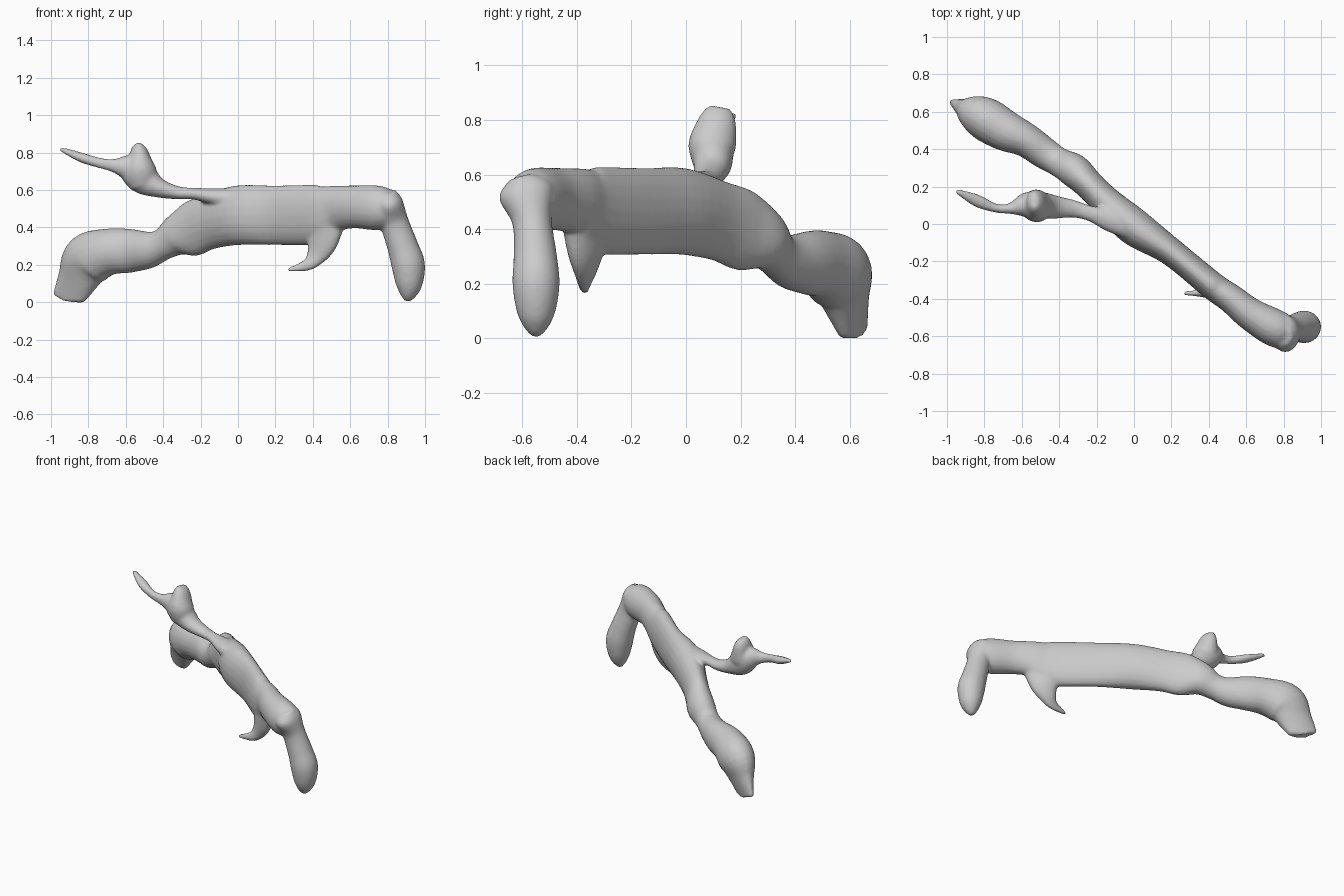
import bpy
import bmesh
import math
from mathutils import Vector

cube = bpy.data.objects.get("Cube")
if cube:
    bpy.data.objects.remove(cube, do_unlink=True)

SIDES = 20
STEPS = 5


def spline(a, b, c, d, t):
    """Catmull-Rom blend of four path rows."""
    return [0.5 * (2 * q + (r - p) * t + (2 * p - 5 * q + 4 * r - s) * t * t
                   + (3 * q - p - 3 * r + s) * t ** 3)
            for p, q, r, s in zip(a, b, c, d)]


def add_limb(bm, rows, reference):
    """Loft ellipses along rows of x, y, z, half width, half height."""
    last = len(rows) - 1
    path = []
    for i in range(last):
        near = [rows[max(0, min(last, i + k))] for k in (-1, 0, 1, 2)]
        path += [spline(*near, s / STEPS) for s in range(STEPS)]
    path.append(rows[-1])

    centres = [Vector(row[:3]) for row in path]
    rings = []
    for i, row in enumerate(path):
        tangent = (centres[min(i + 1, len(path) - 1)] - centres[max(i - 1, 0)]).normalized()
        across = tangent.cross(reference).normalized()
        upward = across.cross(tangent)
        ring = []
        for k in range(SIDES):
            angle = math.tau * k / SIDES
            p = (centres[i] + across * row[3] * math.cos(angle)
                 + upward * row[4] * math.sin(angle))
            p.z = max(p.z, 0)
            ring.append(bm.verts.new(p))
        rings.append(ring)
    faces = [bm.faces.new(rings[0]), bm.faces.new(rings[-1][::-1])]
    for lower, upper in zip(rings, rings[1:]):
        for k in range(SIDES):
            n = (k + 1) % SIDES
            faces.append(bm.faces.new((lower[k], upper[k], upper[n], lower[n])))
    bmesh.ops.recalc_face_normals(bm, faces=faces)


# Main trunk, from the thin foot up to the elbow
trunk = [
    (-.92, .625, 0, .025, .09),
    (-.86, .595, .12, .07, .115),
    (-.8, .565, .225, .115, .145),
    (-.69, .5, .27, .11, .125),
    (-.58, .45, .275, .092, .118),
    (-.48, .38, .28, .085, .1),
    (-.4, .33, .31, .078, .085),
    (-.32, .285, .36, .09, .115),
    (-.24, .21, .395, .08, .15),
    (-.15, .12, .43, .083, .148),
    (0, -.015, .465, .1, .16),
    (.2, -.15, .465, .075, .16),
    (.42, -.33, .47, .075, .16),
    (.52, -.4, .5, .078, .125),
    (.62, -.48, .51, .087, .115),
    (.74, -.55, .505, .1, .12),
    (.81, -.58, .5, .09, .1),
    (.84, -.59, .5, .05, .05),
]

# Drooping rounded leg with the elbow knob on top
leg = [
    (.795, -.6, .59, .05, .05),
    (.805, -.587, .535, .075, .102),
    (.835, -.565, .43, .077, .073),
    (.88, -.553, .3, .083, .08),
    (.91, -.55, .2, .09, .087),
    (.915, -.55, .1, .073, .072),
    (.91, -.55, .04, .045, .045),
    (.905, -.55, .005, .015, .015),
]

# Thin upper twig with a pointed tip
twig = [
    (0, -.02, .55, .07, .06),
    (-.13, .025, .565, .065, .045),
    (-.23, .055, .58, .042, .032),
    (-.32, .08, .585, .047, .035),
    (-.42, .09, .61, .062, .052),
    (-.5, .1, .655, .072, .082),
    (-.58, .1, .715, .067, .075),
    (-.66, .083, .73, .03, .038),
    (-.74, .085, .745, .024, .028),
    (-.84, .125, .775, .034, .026),
    (-.95, .177, .82, .014, .012),
]

# Blunt stub rising from the twig
stub = [
    (-.5, .09, .62, .075, .06),
    (-.52, .095, .7, .085, .087),
    (-.525, .11, .77, .06, .077),
    (-.53, .12, .82, .042, .06),
    (-.53, .125, .847, .02, .04),
]

# Hooked thorn under the trunk
thorn = [
    (.47, -.37, .43, .12, .06),
    (.45, -.365, .32, .095, .05),
    (.42, -.365, .25, .062, .036),
    (.37, -.37, .2, .034, .022),
    (.265, -.37, .172, .012, .01),
]

bm = bmesh.new()
vertical = Vector((0, 0, 1))
sideways = Vector((0, 1, 0))
along_trunk = Vector((.6, .8, 0))
add_limb(bm, trunk, vertical)
add_limb(bm, twig, vertical)
add_limb(bm, leg, sideways)
add_limb(bm, stub, sideways)
add_limb(bm, thorn, along_trunk)
mesh = bpy.data.meshes.new("gnarled_branch")
bm.to_mesh(mesh)
bm.free()
branch = bpy.data.objects.new("gnarled_branch", mesh)
bpy.context.collection.objects.link(branch)

# Plain grey bark
bark = bpy.data.materials.new("grey_bark")
bark.use_nodes = True
bark.diffuse_color = (.6, .6, .6, 1)
bark.node_tree.nodes["Principled BSDF"].inputs["Base Color"].default_value = (.6, .6, .6, 1)
mesh.materials.append(bark)

# Fuse the limbs into one skin and soften the joins
fuse = branch.modifiers.new("fuse", "REMESH")
fuse.mode = "VOXEL"
fuse.voxel_size = .01
fuse.use_smooth_shade = True
soften = branch.modifiers.new("soften", "SMOOTH")
soften.factor = .5
soften.iterations = 6
